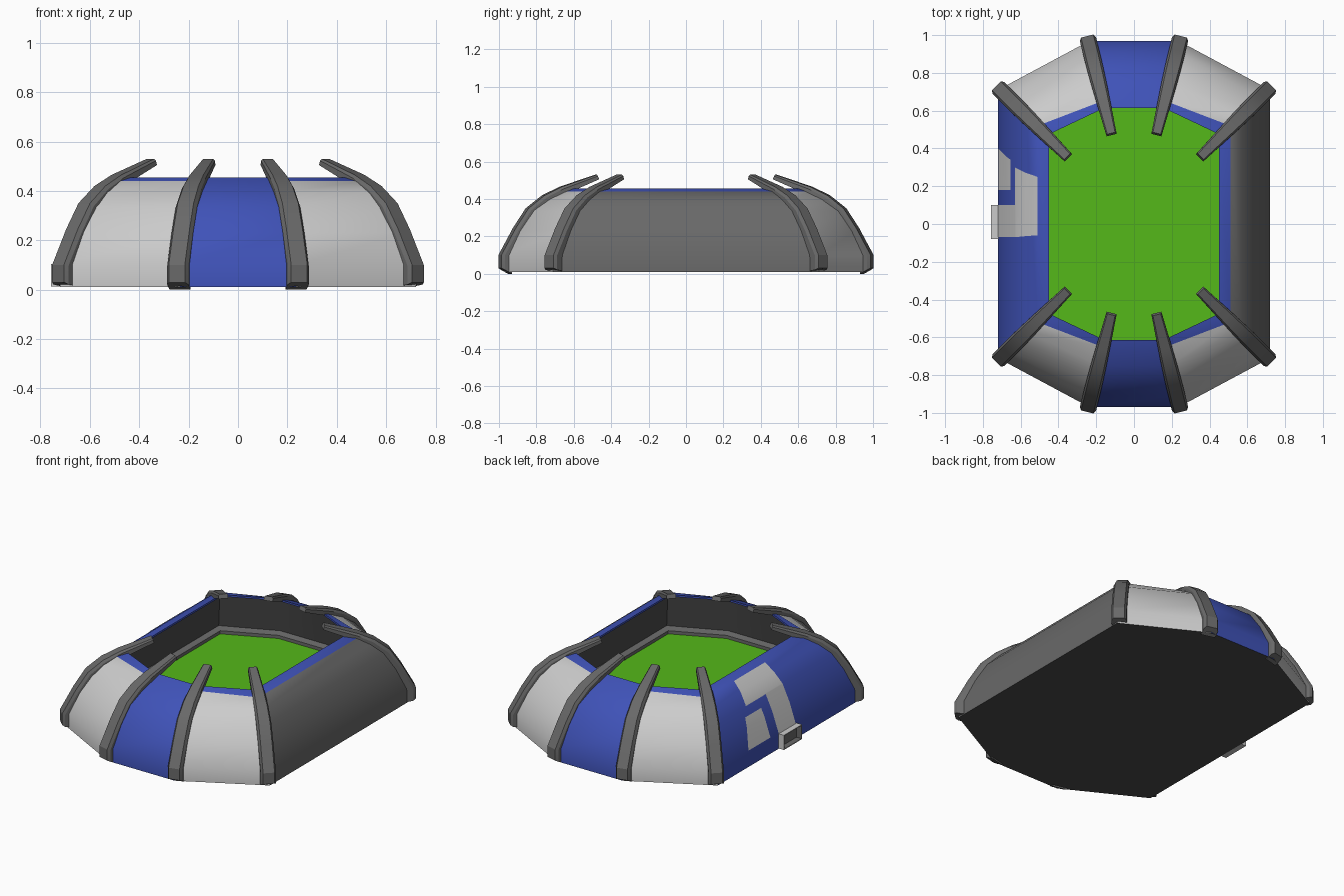
import bpy, bmesh, math
from mathutils import Vector

if "Cube" in bpy.data.objects:
    bpy.data.objects.remove(bpy.data.objects["Cube"])


def mat(name, r, g, b):
    m = bpy.data.materials.new(name)
    m.diffuse_color = (r, g, b, 1)
    m.use_nodes = True
    m.node_tree.nodes["Principled BSDF"].inputs["Base Color"].default_value = m.diffuse_color
    return m


BLUE = mat("blue", 0.05, 0.085, 0.48)
LIGHT = mat("light_grey", 0.55, 0.55, 0.55)
DARK = mat("dark_grey", 0.14, 0.14, 0.14)
SHADE = mat("charcoal", 0.07, 0.07, 0.07)
GREEN = mat("green", 0.09, 0.48, 0.01)


def make(name, verts, faces, mats, idx=None, smooth=25):
    me = bpy.data.meshes.new(name)
    me.from_pydata(verts, [], faces)
    for m in mats:
        me.materials.append(m)
    if idx:
        me.polygons.foreach_set("material_index", idx)
    bm = bmesh.new()
    bm.from_mesh(me)
    bmesh.ops.recalc_face_normals(bm, faces=bm.faces)
    bm.to_mesh(me)
    bm.free()
    ob = bpy.data.objects.new(name, me)
    bpy.context.collection.objects.link(ob)
    bpy.ops.object.select_all(action='DESELECT')
    ob.select_set(True)
    bpy.context.view_layer.objects.active = ob
    bpy.ops.object.shade_smooth_by_angle(angle=math.radians(smooth))
    return ob


def octagon(ax, ay, bx, by, z):
    return [(-ax, -ay, z), (ax, -ay, z), (bx, -by, z), (bx, by, z),
            (ax, ay, z), (-ax, ay, z), (-bx, by, z), (-bx, -by, z)]


# Stadium bowl: octagonal rings running up the outside, over the rim and down inside
rings = [
    (0.235, 0.97, 0.72, 0.71, 0.01),
    (0.235, 0.97, 0.72, 0.71, 0.10),
    (0.22, 0.91, 0.675, 0.665, 0.23),
    (0.20, 0.84, 0.625, 0.61, 0.335),
    (0.185, 0.75, 0.57, 0.57, 0.395),
    (0.17, 0.65, 0.51, 0.52, 0.44),
    (0.155, 0.615, 0.45, 0.475, 0.455),
    (0.155, 0.615, 0.45, 0.475, 0.443),
    (0.165, 0.65, 0.485, 0.51, 0.43),
    (0.18, 0.68, 0.51, 0.535, 0.22),
    (0.165, 0.64, 0.475, 0.50, 0.21),
    (0.165, 0.64, 0.475, 0.50, 0.19),
]
side_mats = [0, 1, 2, 1, 0, 1, 0, 1]
verts, faces, idx = [], [], []
for r in rings:
    verts += octagon(*r)
for k in range(len(rings) - 1):
    for i in range(8):
        j = (i + 1) % 8
        faces.append((k * 8 + i, k * 8 + j, k * 8 + 8 + j, k * 8 + 8 + i))
        idx.append(side_mats[i] if k < 5 else 0 if k < 7 else 3 if k < 9 else 2)
faces.append(tuple(range(8)))
idx.append(3)
# playing field closes the inside of the bowl
n = (len(rings) - 1) * 8
faces.append(tuple(range(n, n + 8)))
idx.append(4)
make("stadium_bowl", verts, faces, [BLUE, LIGHT, DARK, SHADE, GREEN], idx)

# Curved roof ribs: (outward distance, height) along the outer and inner edges
outer = [(0, 0.03), (0, 0.10), (-0.08, 0.245), (-0.15, 0.35), (-0.24, 0.42), (-0.335, 0.465), (-0.53, 0.53)]
inner = [(-0.055, 0.0), (-0.055, 0.09), (-0.125, 0.21), (-0.19, 0.31), (-0.27, 0.38), (-0.35, 0.425), (-0.54, 0.505)]
widths = [0.088, 0.088, 0.088, 0.087, 0.082, 0.074, 0.055]


def rib(name, base, d, foot):
    d = Vector(d).normalized()
    side = Vector((-d.y, d.x, 0))
    vs, fs = [], []
    for n, (o, i, w) in enumerate(zip(outer, inner, widths)):
        for s, t in ((-0.5, 0), (-0.5, 0.7), (-0.38, 1), (0.38, 1), (0.5, 0.7), (0.5, 0)):
            r = i[0] + (o[0] - i[0]) * t
            z = i[1] + (o[1] - i[1]) * t
            if n == 0:
                z = max(z, foot)
            vs.append(Vector(base) + d * r + side * (s * w) + Vector((0, 0, z)))
    for k in range(len(outer) - 1):
        for i in range(6):
            j = (i + 1) % 6
            fs.append((k * 6 + i, k * 6 + j, k * 6 + 6 + j, k * 6 + 6 + i))
    fs += [tuple(range(6)), tuple(range(len(vs) - 6, len(vs)))]
    make(name, vs, fs, [DARK])


for sx in (-1, 1):
    for sy in (-1, 1):
        tag = ("back_" if sy > 0 else "front_") + ("right" if sx > 0 else "left")
        rib(tag + "_end_rib", (sx * 0.248, sy * 0.995, 0), (sx * 0.24, sy * 0.97, 0), 0.0)
        rib(tag + "_corner_rib", (sx * 0.729, sy * 0.732, 0), (sx, sy, 0), 0.015)


# Entrance tunnel on the left side: open-ended box with a thin wall
def rect(x, y0, y1, z0, z1):
    return [(x, y0, z0), (x, y1, z0), (x, y1, z1), (x, y0, z1)]


verts = (rect(-0.65, -0.08, 0.10, 0.012, 0.105) + rect(-0.757, -0.08, 0.10, 0.012, 0.105)
         + rect(-0.757, -0.075, 0.095, 0.017, 0.10) + rect(-0.722, -0.075, 0.095, 0.017, 0.10))
faces = [(k * 4 + i, k * 4 + (i + 1) % 4, k * 4 + 4 + (i + 1) % 4, k * 4 + 4 + i)
         for k in range(3) for i in range(4)] + [(0, 1, 2, 3), (12, 13, 14, 15)]
make("entrance_tunnel", verts, faces, [LIGHT, DARK],
     [0, 0, 0, 0, 0, 0, 0, 0, 1, 1, 1, 1, 0, 1])


# Grey cladding patches lying just above the blue left side
profile = [(r[2], r[4]) for r in rings[1:6]]


def wall_x(z):
    for (x0, z0), (x1, z1) in zip(profile, profile[1:]):
        if z <= z1:
            return -(x0 + (x1 - x0) * (z - z0) / (z1 - z0))
    return -profile[-1][0]


def patch(name, z0, z1, low, high):
    # strip that follows the curved wall between two heights
    zs = [z0] + [z for _, z in profile if z0 < z < z1] + [z1]
    vs = []
    for z in zs:
        t = (z - z0) / (z1 - z0)
        for a, b in zip(low, high):
            vs.append((wall_x(z) - 0.002, a + (b - a) * t, z + 0.002))
    make(name, vs, [(2 * k, 2 * k + 1, 2 * k + 3, 2 * k + 2) for k in range(len(zs) - 1)], [LIGHT])


patch("upper_cladding", 0.33, 0.44, (-0.07, 0.30), (-0.06, 0.25))
patch("tunnel_cladding", 0.10, 0.33, (-0.07, 0.10), (-0.07, 0.10))
patch("lower_cladding", 0.11, 0.28, (0.18, 0.40), (0.18, 0.34))
